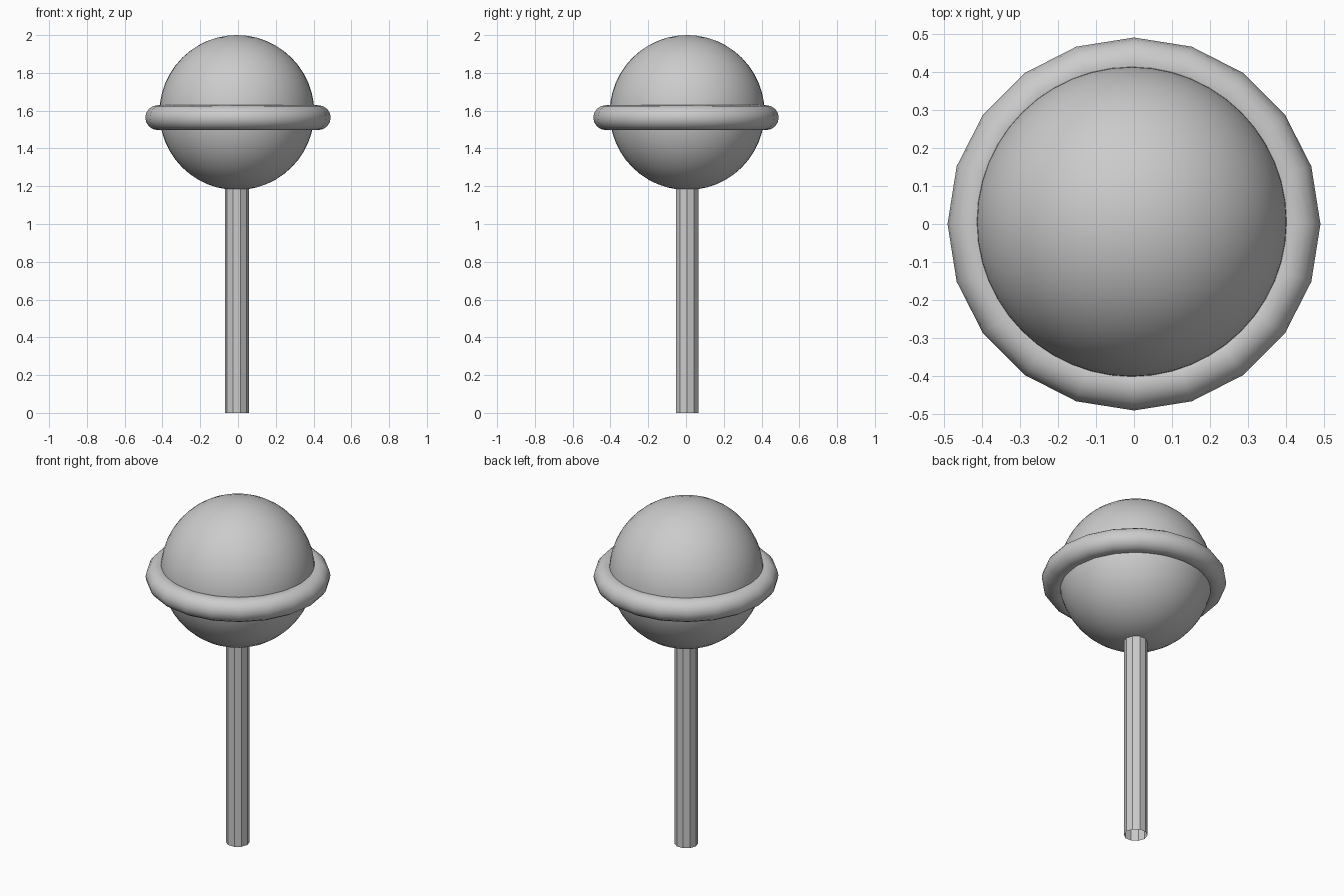
import bpy, math

if "Cube" in bpy.data.objects:
    bpy.data.objects.remove(bpy.data.objects["Cube"])

CX, CY = -0.006, 0.006  # sweet and stick sit slightly off the ring's centre


def finish(name, smooth):
    ob = bpy.context.object
    ob.name = ob.data.name = name
    if smooth:
        bpy.ops.object.shade_smooth()
    return ob


# round sweet
bpy.ops.mesh.primitive_uv_sphere_add(segments=48, ring_count=24, radius=0.41,
                                     location=(CX, CY, 1.59))
finish("candy_ball", True)

# twenty-sided ring around the middle
bpy.ops.mesh.primitive_torus_add(major_segments=20, minor_segments=16,
                                 major_radius=0.425, minor_radius=0.066,
                                 location=(0, 0, 1.563))
finish("candy_ring", True)

# stick, an open tube running a little way into the sweet
bpy.ops.mesh.primitive_cylinder_add(vertices=10, radius=0.063, depth=1.24,
                                    end_fill_type='NOTHING',
                                    location=(CX, CY, 0.62),
                                    rotation=(0, 0, math.pi / 10))
finish("stick", False)
